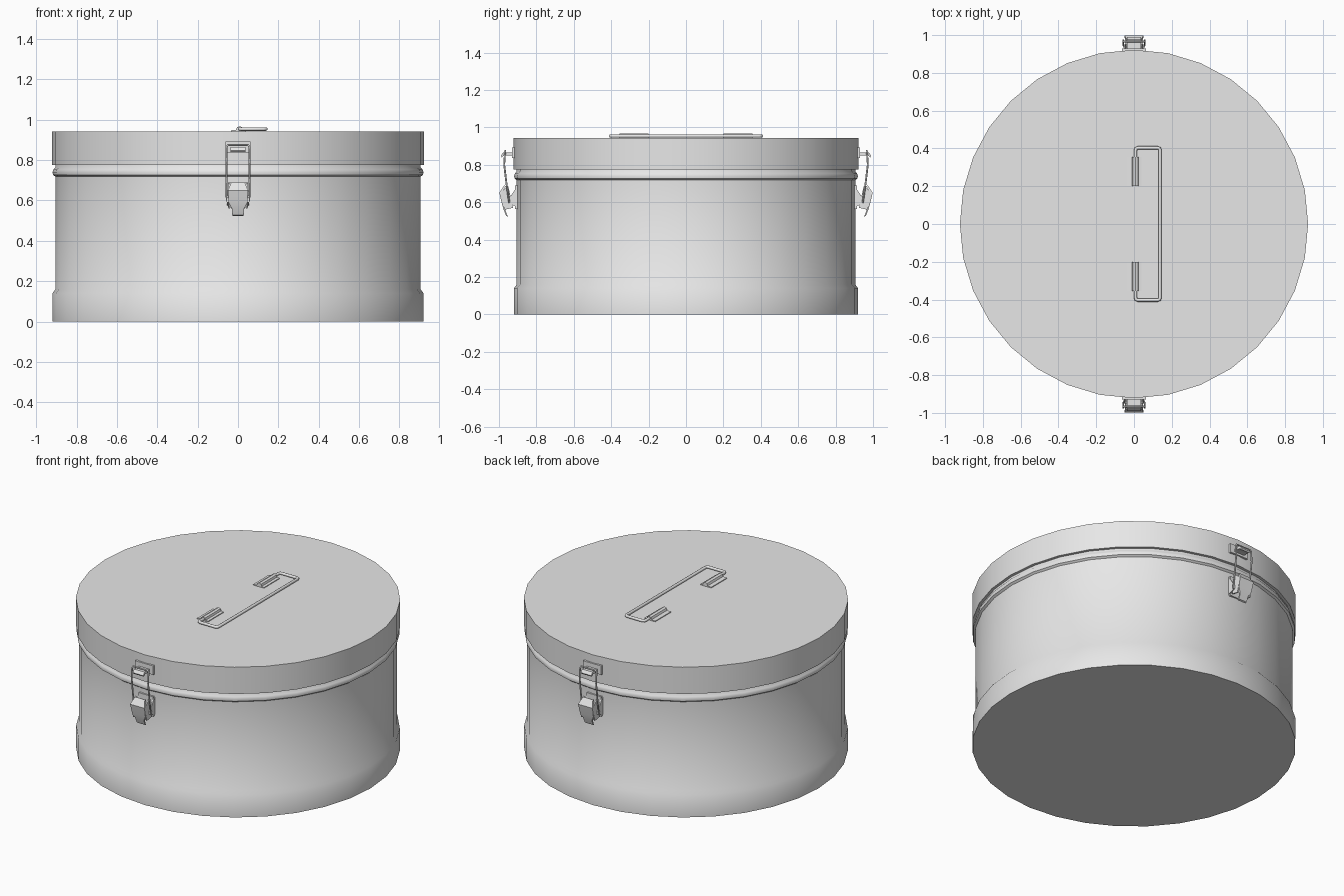
import bpy, bmesh, math

if "Cube" in bpy.data.objects:
    bpy.data.objects.remove(bpy.data.objects["Cube"])

metal = bpy.data.materials.new("light_grey_metal")
metal.use_nodes = True
grey = (0.8, 0.8, 0.8, 1)
metal.diffuse_color = grey
metal.node_tree.nodes["Principled BSDF"].inputs["Base Color"].default_value = grey


def finish(name, bm):
    bmesh.ops.recalc_face_normals(bm, faces=bm.faces[:])
    mesh = bpy.data.meshes.new(name)
    bm.to_mesh(mesh)
    bm.free()
    mesh.materials.append(metal)
    obj = bpy.data.objects.new(name, mesh)
    bpy.context.collection.objects.link(obj)
    bpy.ops.object.select_all(action="DESELECT")
    obj.select_set(True)
    bpy.context.view_layer.objects.active = obj
    bpy.ops.object.shade_smooth_by_angle(angle=math.radians(40))
    return obj


def skin(name, rings):
    """Join rings of equal point count with quads and cap both ends."""
    bm = bmesh.new()
    rows = [[bm.verts.new(p) for p in ring] for ring in rings]
    n = len(rows[0])
    for a, b in zip(rows, rows[1:]):
        for i in range(n):
            j = (i + 1) % n
            bm.faces.new((a[i], a[j], b[j], b[i]))
    bm.faces.new(rows[0])
    bm.faces.new(rows[-1])
    return finish(name, bm)


def lathe(name, profile, sides=32):
    turn = [math.tau * i / sides for i in range(sides)]
    return skin(name, [[(r * math.cos(a), r * math.sin(a), z) for a in turn] for r, z in profile])


def prism(name, outline, x0, x1, side=1):
    """Extrude a (depth, z) outline along x; side picks front or back."""
    return skin(name, [[(x, side * d, z) for d, z in outline] for x in (x0, x1)])


def box(name, x0, x1, d0, d1, z0, z1, side=1):
    return prism(name, [(d0, z0), (d1, z0), (d1, z1), (d0, z1)], x0, x1, side)


def wire(name, points, radius, closed=False):
    curve = bpy.data.curves.new(name, "CURVE")
    curve.dimensions = "3D"
    curve.bevel_depth = radius
    curve.bevel_resolution = 2
    curve.use_fill_caps = True
    spline = curve.splines.new("POLY")
    spline.points.add(len(points) - 1)
    for point, co in zip(spline.points, points):
        point.co = (*co, 1)
    spline.use_cyclic_u = closed
    curve.materials.append(metal)
    bpy.context.collection.objects.link(bpy.data.objects.new(name, curve))


# Body with flared foot and raised bead, and the lid over it
lathe("body", [(0.92, 0), (0.92, 0.14), (0.905, 0.16), (0.905, 0.718), (0.917, 0.727),
               (0.919, 0.74), (0.915, 0.753), (0.905, 0.765), (0.905, 0.79)])
lathe("lid", [(0.905, 0.775), (0.922, 0.775), (0.922, 0.943)])

# Folding wire handle lying flat on the lid, held by two clips
half = [(0.008, 0.22), (0.008, 0.39), (0.011, 0.399), (0.02, 0.403),
        (0.126, 0.403), (0.135, 0.399), (0.138, 0.39)]
path = half + [(x, -y) for x, y in reversed(half)]
wire("handle", [(x, y, 0.954) for x, y in path], 0.009)
for label, y0 in (("right", -0.355), ("left", 0.2)):
    name = f"handle_clip_{y0 > 0 and 'back' or 'front'}"
    strip = [(-0.035, 0.94), (0.04, 0.94), (0.04, 0.948), (0.024, 0.95), (0.02, 0.963),
             (0.008, 0.968), (-0.005, 0.963), (-0.01, 0.95), (-0.035, 0.948)]
    skin(name, [[(x, y, z) for x, z in strip] for y in (y0, y0 + 0.155)])

# Toggle latches on the front and back
for label, s in (("front", -1), ("back", 1)):
    # Hook on the lid
    box(f"{label}_hook_plate", -0.063, 0.063, 0.91, 0.93, 0.837, 0.893, s)
    prism(f"{label}_hook", [(0.925, 0.85), (0.972, 0.85), (0.985, 0.84), (0.99, 0.848),
                            (0.978, 0.866), (0.925, 0.866)], -0.036, 0.036, s)

    # Bail wire from the hook to the lever
    down = [(0.05, 0.966, 0.875), (0.057, 0.968, 0.865), (0.057, 0.972, 0.8),
            (0.057, 0.96, 0.7), (0.057, 0.945, 0.6)]
    loop = [(x, s * d, z) for x, d, z in down]
    loop = [(-x, y, z) for x, y, z in reversed(loop)] + loop
    wire(f"{label}_bail", loop, 0.005, closed=True)

    # Bracket on the body
    box(f"{label}_bracket_plate", -0.05, 0.05, 0.895, 0.913, 0.565, 0.69, s)
    for x in (-0.054, 0.046):
        prism(f"{label}_bracket_cheek", [(0.9, 0.575), (0.945, 0.59), (0.95, 0.615),
                                         (0.9, 0.69)], x, x + 0.008, s)

    # Tilted lever: tapered face, side flanges and thumb tab
    stations = [(0.972, 0.69, 0.034), (0.998, 0.65, 0.05), (0.984, 0.59, 0.046),
                (0.975, 0.56, 0.03), (0.962, 0.527, 0.028)]
    skin(f"{label}_lever_face", [[(-w, s * d, z), (w, s * d, z), (w, s * (d - 0.01), z - 0.004),
                                  (-w, s * (d - 0.01), z - 0.004)] for d, z, w in stations])
    for x in (-0.048, 0.04):
        prism(f"{label}_lever_flange", [(0.994, 0.65), (0.95, 0.685), (0.925, 0.57),
                                        (0.97, 0.56), (0.98, 0.59)], x, x + 0.008, s)
    box(f"{label}_lever_pivot", -0.058, 0.058, 0.935, 0.95, 0.593, 0.607, s)
